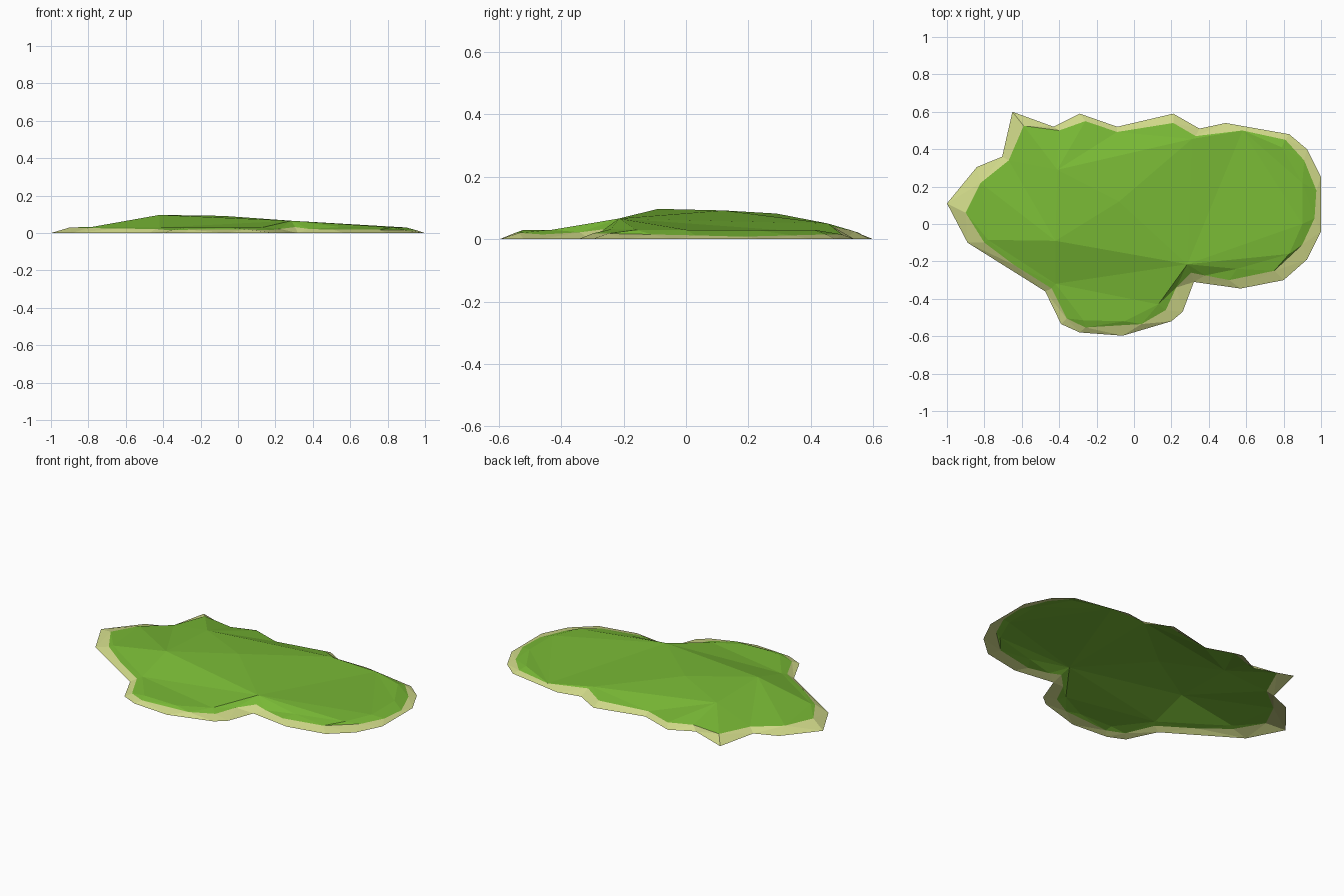
import bpy
from mathutils import Vector
from mathutils.geometry import delaunay_2d_cdt

if "Cube" in bpy.data.objects:
    bpy.data.objects.remove(bpy.data.objects["Cube"])

# shoreline at z = 0
shore = [(-.65, .60), (-.43, .52), (-.29, .59), (-.09, .52), (.21, .59), (.35, .51),
         (.49, .54), (.83, .48), (.925, .40), (1, .25), (1, -.04), (.925, -.19),
         (.80, -.30), (.57, -.345), (.32, -.31), (.26, -.47), (.20, -.52), (-.06, -.597),
         (-.29, -.58), (-.39, -.535), (-.475, -.36), (-.89, -.10), (-1, .11),
         (-.84, .305), (-.705, .36)]
# edge of the grass on the sloping beach
grass = [(-.59, .525, .03), (-.40, .50, .025), (-.26, .55, .022), (-.09, .492, .022),
         (.21, .54, .025), (.33, .47, .04), (.58, .50, .015), (.81, .45, .015),
         (.91, .34, .012), (.975, .18, .008), (.965, .03, .012), (.90, -.11, .015),
         (.75, -.25, .018), (.51, -.30, .018), (.38, -.275, .022), (.305, -.26, .032),
         (.225, -.34, .022), (.17, -.46, .015), (.04, -.535, .02), (-.26, -.553, .018),
         (-.36, -.505, .015), (-.44, -.345, .022), (-.64, -.22, .024), (-.80, -.10, .027),
         (-.90, .06, .03), (-.82, .22, .025), (-.67, .34, .025)]
# hill tops and rim of the plateau
hill = [(-.42, -.09, .097), (.285, -.215, .066), (-.41, .29, .082), (-.08, .12, .092),
        (.31, .455, .05), (-.42, -.32, .03), (-.78, -.085, .033), (.83, -.16, .03),
        (.90, 0, .03), (.90, .22, .03), (.79, .41, .03), (.55, -.24, .032),
        (-.05, -.52, .03), (-.27, -.515, .03), (.13, -.43, .03)]
ridges = [(0, 1), (1, 5), (0, 6), (0, 5), (0, 3), (0, 2), (2, 3), (3, 4), (2, 4), (1, 3),
          (1, 4), (1, 7), (5, 6)]


def inside(p, loop):
    hit = False
    for a, b in zip(loop, loop[1:] + loop[:1]):
        if (a[1] > p[1]) != (b[1] > p[1]):
            if p[0] < a[0] + (p[1] - a[1]) * (b[0] - a[0]) / (b[1] - a[1]):
                hit = not hit
    return hit


def material(name, rgb):
    m = bpy.data.materials.new(name)
    m.diffuse_color = (*rgb, 1)
    m.use_nodes = True
    m.node_tree.nodes["Principled BSDF"].inputs["Base Color"].default_value = m.diffuse_color
    return m


# triangulated land surface, open underneath
pts = [(x, y, 0) for x, y in shore] + grass + hill
ns, ng = len(shore), len(grass)
edges = [(ns + i, ns + (i + 1) % ng) for i in range(ng)]
edges += [(ns + ng + a, ns + ng + b) for a, b in ridges]
v2, _, tris, orig, _, _ = delaunay_2d_cdt(
    [Vector(p[:2]) for p in pts], edges, [list(range(ns))], 1, 1e-5)
verts = [(v.x, v.y, pts[o[0]][2] if o else .03) for v, o in zip(v2, orig)]

faces = []
for t in tris:
    c = sum((v2[i] for i in t), Vector((0, 0))) / len(t)
    if inside(c, shore):
        a, b, d = (v2[i] for i in t[:3])
        up = (b - a).x * (d - a).y - (b - a).y * (d - a).x > 0
        faces.append(list(t) if up else list(t)[::-1])

mesh = bpy.data.meshes.new("island")
mesh.from_pydata(verts, [], faces)
mesh.materials.append(material("grass green", (.19, .485, .036)))
mesh.materials.append(material("pale sand", (.63, .69, .25)))
# sand outside the grass edge
for f in mesh.polygons:
    f.material_index = 0 if inside(f.center, grass) else 1
mesh.update()
bpy.context.collection.objects.link(bpy.data.objects.new("island", mesh))
